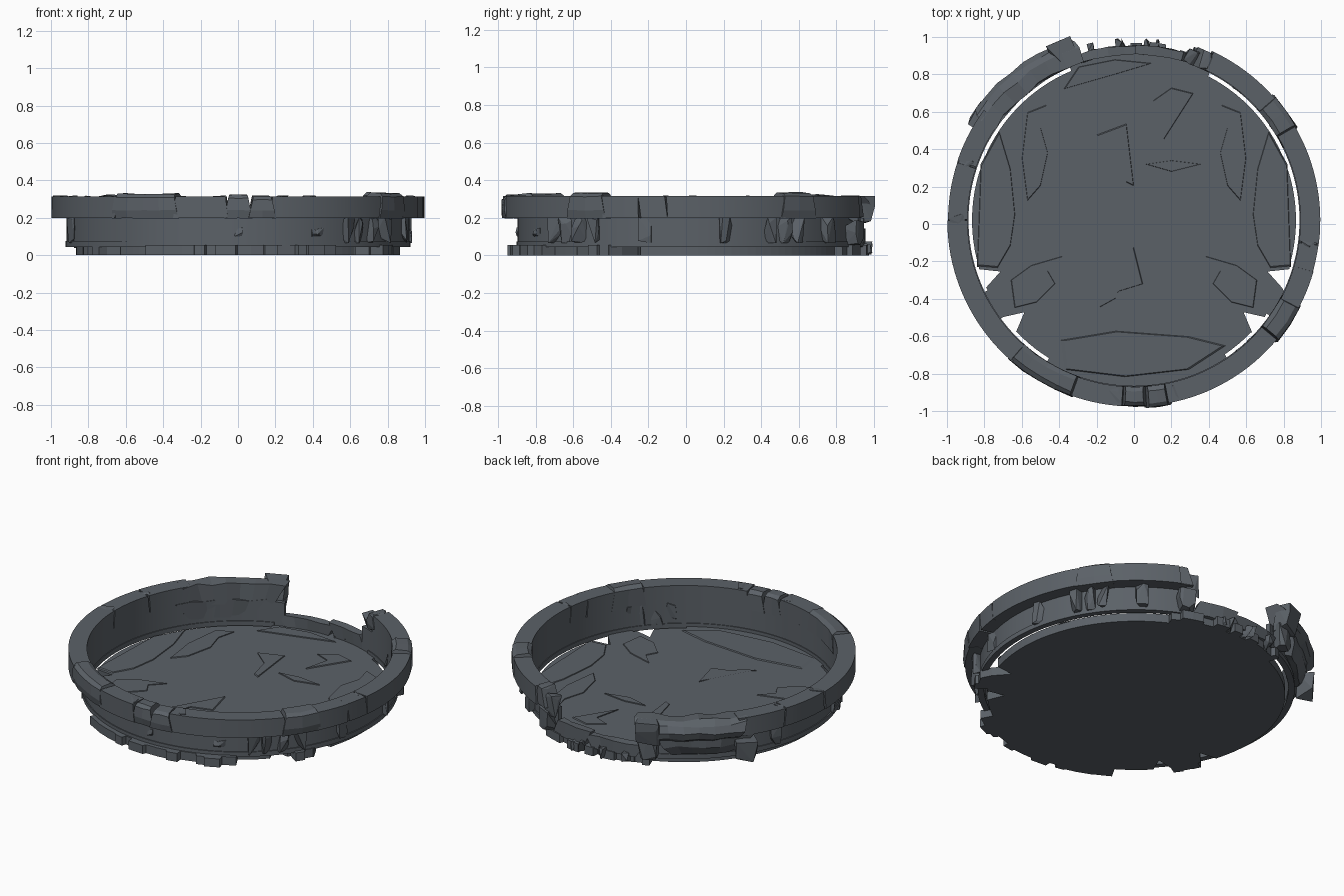
import bpy, bmesh, math, random
from mathutils import Vector, Matrix

if "Cube" in bpy.data.objects:
    bpy.data.objects.remove(bpy.data.objects["Cube"])

random.seed(7)
CY = 0.02  # centre of the ring in y
stone = bpy.data.materials.new("dark_slate_stone")
stone.diffuse_color = (0.105, 0.12, 0.137, 1)
stone.use_nodes = True
stone.node_tree.nodes["Principled BSDF"].inputs["Base Color"].default_value = stone.diffuse_color


def finish(name, bm, smooth=False):
    bmesh.ops.recalc_face_normals(bm, faces=bm.faces[:])
    me = bpy.data.meshes.new(name)
    bm.to_mesh(me)
    bm.free()
    me.materials.append(stone)
    ob = bpy.data.objects.new(name, me)
    bpy.context.collection.objects.link(ob)
    if smooth:
        bpy.context.view_layer.objects.active = ob
        ob.select_set(True)
        bpy.ops.object.shade_smooth_by_angle(angle=math.radians(25))
        ob.select_set(False)
    return ob


def polar(r, deg, z):
    a = math.radians(deg)
    return Vector((r * math.cos(a), CY + r * math.sin(a), z))


def arc(name, a0, a1, prof, slant=(0, 0), rough=0.0):
    """Sweep an (r, z) profile from a0 to a1; slant shears the broken ends."""
    bm = bmesh.new()
    n = max(2, round((a1 - a0) / (2.5 if rough == 0 else 5)))
    zs = [p[1] for p in prof]
    zlo, zhi = min(zs), max(zs)
    rings = []
    for i in range(n + 1):
        t = i / n
        row = []
        for r, z in prof:
            k = (z - zlo) / (zhi - zlo) - 0.5
            a = a0 + (a1 - a0) * t + k * (slant[0] * (1 - t) ** 4 + slant[1] * t ** 4)
            jr, jz = random.uniform(-rough, rough), random.uniform(-rough, rough)
            row.append(bm.verts.new(polar(r + jr, a, z + jz)))
        rings.append(row)
    m = len(prof)
    for a, b in zip(rings, rings[1:]):
        for j in range(m):
            bm.faces.new((a[j], a[(j + 1) % m], b[(j + 1) % m], b[j]))
    bm.faces.new(rings[0])
    bm.faces.new(rings[-1][::-1])
    return finish(name, bm, rough == 0)


def box(r0, r1, z0, z1):
    return [(r0, z0), (r1, z0), (r1, z1), (r0, z1)]


def rock(name, deg, r, z, size, count=16, turn=0):
    """Faceted boulder: hull of random points, turned to face outward."""
    bm = bmesh.new()
    for _ in range(count):
        v = [max(-0.5, min(0.5, random.uniform(-0.75, 0.75))) for _ in range(3)]
        bm.verts.new([v[i] * size[i] for i in range(3)])
    res = bmesh.ops.convex_hull(bm, input=bm.verts[:])
    junk = [g for g in set(res["geom_interior"] + res["geom_unused"]) if isinstance(g, bmesh.types.BMVert)]
    bmesh.ops.delete(bm, geom=junk, context='VERTS')
    rot = Matrix.Rotation(math.radians(deg + turn), 4, 'Z')
    bm.transform(Matrix.Translation(polar(r, deg, z)) @ rot)
    return finish(name, bm)


def slab(name, pts, z0, z1, bevel=0.0):
    """Flat polygon extruded from z0 to z1, with the top drawn in by bevel."""
    bm = bmesh.new()
    c = sum((Vector((x, y, 0)) for x, y in pts), Vector()) / len(pts)
    lo = [bm.verts.new((x, y, z0)) for x, y in pts]
    hi = [bm.verts.new((c.x + (x - c.x) * (1 - bevel), c.y + (y - c.y) * (1 - bevel), z1)) for x, y in pts]
    n = len(pts)
    bm.faces.new(lo[::-1])
    bm.faces.new(hi)
    for i in range(n):
        bm.faces.new((lo[i], lo[(i + 1) % n], hi[(i + 1) % n], hi[i]))
    return finish(name, bm)


# Upper rim: blocks between cracks, leaving the collapsed stretch at the back
RIM = [(-7, 30.5, 0.996), (41, 65, 0.996), (144, 161, 0.996), (161.5, 180, 0.994),
       (180.5, 229, 0.998), (250, 266.5, 0.996), (280.5, 320.5, 0.995), (332, 344, 0.998),
       (344.4, 352.7, 0.995)]
for i, (a, b, r) in enumerate(RIM):
    arc(f"rim_block_{i}", a, b, box(0.89, r, 0.2, 0.315),
        (random.uniform(-1, 1), random.uniform(-1, 1)))

# Cracked rim blocks that have shifted outward and up
SHIFTED = [(30, 41.5, 0.885, 1.005, 0.335), (228, 250.5, 0.888, 1.0, 0.33),
           (266.5, 273.7, 0.89, 0.996, 0.325), (274, 281, 0.89, 1.008, 0.318),
           (320, 332.5, 0.888, 1.005, 0.333)]
for i, (a, b, r0, r1, zt) in enumerate(SHIFTED):
    arc(f"shifted_rim_block_{i}", a, b,
        [(r0, 0.2), (r1 - 0.008, 0.198), (r1, 0.24), (r1 - 0.004, zt - 0.02),
         (r1 - 0.025, zt - 0.003), (r0 + 0.025, zt), (r0, zt - 0.016)],
        (1.5, -1.5), 0.003)

# Thin lower wall, flush with the rim inside, whole except at the collapsed back
arc("lower_wall", 108, 432, box(0.89, 0.916, 0.055, 0.205))
arc("lower_wall_foot", 112, 428, box(0.885, 0.922, 0.045, 0.075))
arc("collapsed_wall_a", 72, 88, box(0.89, 0.935, 0.045, 0.14), (3, 3), 0.005)
arc("collapsed_wall_b", 88.5, 109, box(0.89, 0.935, 0.045, 0.125), (-3, 3), 0.005)

# Big broken section on the back left, leaning outward
arc("fallen_section", 110, 145,
    [(0.89, 0.19), (0.97, 0.18), (1.015, 0.21), (1.03, 0.25), (1.01, 0.295),
     (0.97, 0.318), (0.89, 0.315)], (-5, 4), 0.008)
arc("fallen_section_lower", 118, 147,
    [(0.89, 0.1), (0.95, 0.09), (0.985, 0.15), (0.995, 0.21), (0.89, 0.21)], (-6, 6), 0.009)
rock("fallen_rock_end", 113, 0.98, 0.24, (0.12, 0.14, 0.15), 22)
rock("fallen_rock_under", 112, 0.95, 0.13, (0.09, 0.12, 0.14), 20)
rock("fallen_rock_side", 146, 0.985, 0.11, (0.1, 0.14, 0.14), 20)

# Loose rocks where the rim ends at the back right
rock("rim_end_rock_0", 66, 0.935, 0.26, (0.1, 0.13, 0.12), 24)
rock("rim_end_rock_1", 70, 0.925, 0.22, (0.08, 0.09, 0.14), 20)
rock("rim_end_rock_2", 68, 0.94, 0.12, (0.08, 0.1, 0.13), 20)

# Upright shards against the lower wall, under the cracks
for i, d in enumerate([38, 33, 28, 52, 327, 321, 315, 310, 345, 12, 160, 196]):
    big = 0.035 if d in (12, 160, 196, 345) else 0.075
    rock(f"wall_shard_{i}", d, 0.922, 0.135, (big, 0.07, 0.14), 16, random.uniform(-10, 10))
for i, d in enumerate([297, 298.5, 270]):
    rock(f"wall_chip_{i}", d, 0.912, 0.125, (0.03, 0.05, 0.05), 12)

# Small chips lying in the rim top
for i, d in enumerate([162, 180, 264, 352, 284]):
    rock(f"rim_chip_{i}", d, 0.945, 0.307, (0.08, 0.05, 0.025), 16, 20)


# Floor slab with a jagged outline: long at front and back, notched on the sides
def floor_outline():
    pts, d = [], 0.0
    while d < 360:
        if 62 < d < 112:
            r, step = random.uniform(0.90, 0.96), random.uniform(2, 5)
        elif 238 < d < 304:
            r, step = random.uniform(0.92, 0.99), random.uniform(3, 7)
        elif 203 < d < 217 or 323 < d < 337:
            r, step = random.uniform(0.91, 0.95), random.uniform(3, 5)
        else:
            r, step = 0.866, 3
        step = min(step, 360 - d)
        for a in (d, d + step * 0.92):
            p = polar(r, a, 0)
            if not any(abs(a - n) < 3.5 for n in (201, 220, 320, 339)):
                pts.append((max(-0.89, min(0.885, p.x)), p.y))
        for n in (201, 220, 320, 339):  # triangular notch with its tip inward
            if d <= n < d + step:
                for da, rr in ((-3.5, 0.87), (0, 0.765), (3.5, 0.87)):
                    p = polar(rr, n + da, 0)
                    pts.append((p.x, p.y))
        d += step
    # keep the outline running in one direction
    return sorted(pts, key=lambda q: math.atan2(q[1] - CY, q[0]))


slab("floor", floor_outline(), 0.0, 0.054)
for i, d in enumerate([82, 86, 93, 95, 104]):
    rock(f"floor_splinter_{i}", d, 0.93, 0.04, (0.09, 0.035, 0.07), 12)

# Shallow broken paving, mirrored left and right
lens = [(0.84, -0.23), (0.82, 0.32), (0.72, 0.5), (0.66, 0.3), (0.635, 0.05), (0.66, -0.12), (0.73, -0.24)]
wing = [(0.57, 0.12), (0.5, 0.2), (0.46, 0.38), (0.5, 0.52), (0.47, 0.64), (0.57, 0.6), (0.6, 0.35)]
fan = [(0.38, -0.17), (0.46, -0.25), (0.42, -0.32), (0.52, -0.42), (0.64, -0.45), (0.66, -0.3), (0.55, -0.22)]
for s, side in ((-1, "left"), (1, "right")):
    for nm, poly in (("lens", lens), ("wing", wing), ("fan", fan)):
        slab(f"paving_{nm}_{side}", [(x * s, y) for x, y in poly], 0.05, 0.059, 0.04)

# Single flakes and cracks down the middle of the floor
FLAKES = [[(0.16, 0.45), (0.32, 0.7), (0.2, 0.73), (0.1, 0.66), (0.2, 0.62)],
          [(-0.2, 0.48), (-0.04, 0.54), (0.0, 0.2), (-0.04, 0.22), (-0.08, 0.38)],
          [(-0.19, -0.45), (-0.08, -0.36), (0.05, -0.32), (0.0, -0.12), (-0.05, -0.25), (-0.1, -0.4)],
          [(-0.4, -0.62), (-0.1, -0.57), (0.3, -0.6), (0.5, -0.65), (0.3, -0.78), (-0.05, -0.82), (-0.38, -0.78)],
          [(0.06, 0.32), (0.2, 0.28), (0.36, 0.32), (0.2, 0.34)],
          [(-0.38, 0.72), (-0.1, 0.8), (0.1, 0.86), (-0.1, 0.88), (-0.3, 0.84)]]
for i, poly in enumerate(FLAKES):
    slab(f"floor_flake_{i}", poly, 0.05, 0.06, 0.06)
